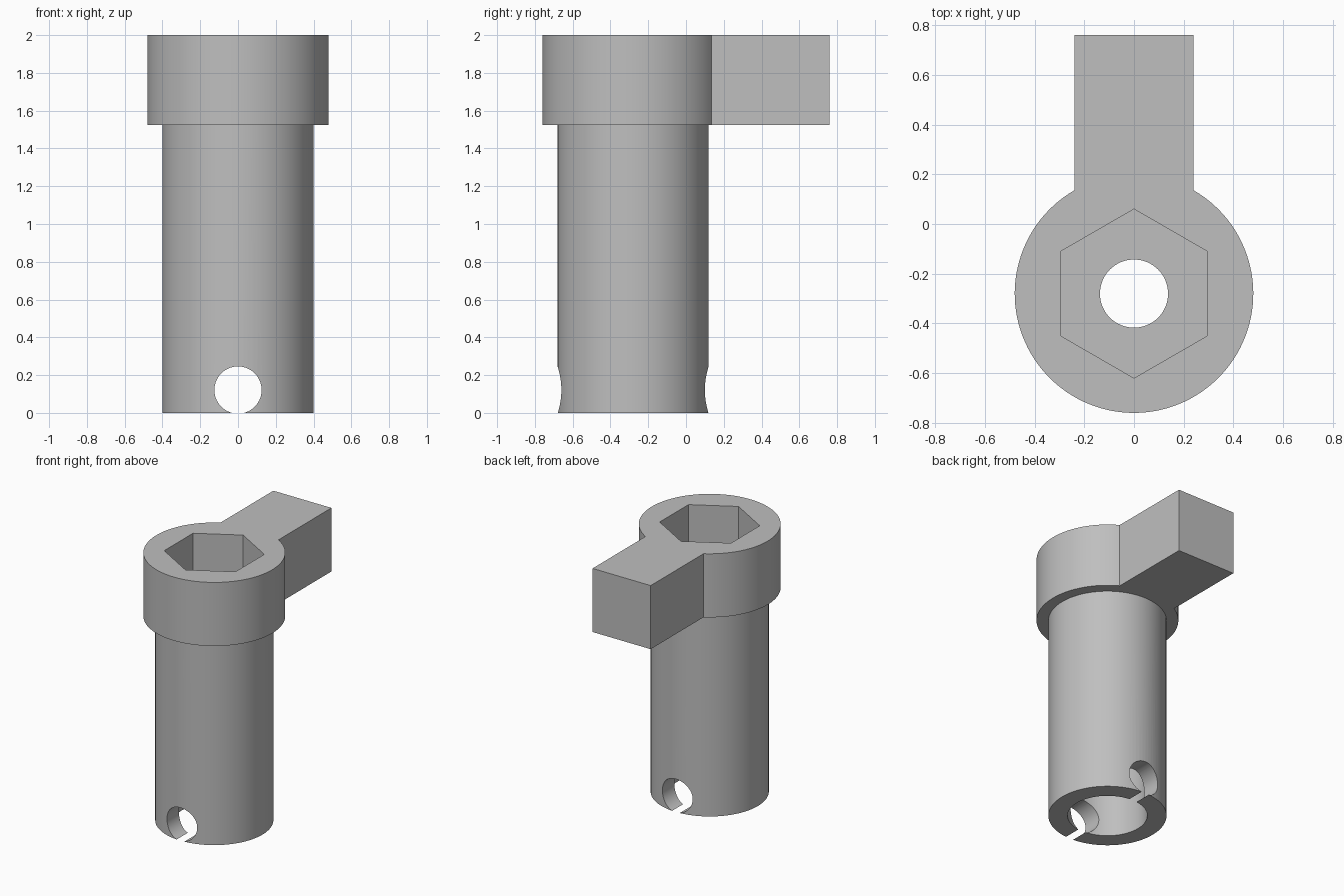
import bpy
import bmesh
from math import sin, cos, pi, asin, radians
from mathutils import Matrix

cube = bpy.data.objects.get("Cube")
if cube:
    bpy.data.objects.remove(cube, do_unlink=True)

AXIS_Y = -0.28      # centre of the tube
TOP = 2.0
HEAD_BASE = 1.525
HEAD_R = 0.48
ARM_HALF = 0.24
ARM_END = 0.76

metal = bpy.data.materials.new("plain_grey")
metal.use_nodes = True
grey = (0.52, 0.52, 0.52, 1)
metal.diffuse_color = grey
metal.node_tree.nodes["Principled BSDF"].inputs["Base Color"].default_value = grey


def circle(radius, sides, start=0.0, sweep=2 * pi, closed=True):
    steps = sides if closed else sides - 1
    return [(radius * cos(start + sweep * i / steps),
             radius * sin(start + sweep * i / steps)) for i in range(sides)]


def prism(name, outline, low, high, matrix=None):
    """Extrude a flat outline from low to high, around the tube axis."""
    bm = bmesh.new()
    base = bm.faces.new([bm.verts.new((x, y, low)) for x, y in outline])
    grown = bmesh.ops.extrude_face_region(bm, geom=[base])["geom"]
    moved = [g for g in grown if isinstance(g, bmesh.types.BMVert)]
    bmesh.ops.translate(bm, verts=moved, vec=(0, 0, high - low))
    bmesh.ops.recalc_face_normals(bm, faces=bm.faces)
    bm.transform(Matrix.Translation((0, AXIS_Y, 0)) @ (matrix or Matrix()))
    mesh = bpy.data.meshes.new(name)
    bm.to_mesh(mesh)
    bm.free()
    obj = bpy.data.objects.new(name, mesh)
    bpy.context.collection.objects.link(obj)
    mesh.materials.append(metal)
    return obj


def combine(target, other, operation):
    """Apply a boolean and discard the helper."""
    bpy.context.view_layer.objects.active = target
    mod = target.modifiers.new(operation.lower(), 'BOOLEAN')
    mod.operation = operation
    mod.solver = 'EXACT'
    mod.object = other
    bpy.ops.object.modifier_apply(modifier=mod.name)
    bpy.data.objects.remove(other, do_unlink=True)


# Round head with the side arm, drawn as one keyhole outline
half_gap = asin(ARM_HALF / HEAD_R)
keyhole = circle(HEAD_R, 97, pi / 2 + half_gap, 2 * (pi - half_gap), closed=False)
arm_reach = ARM_END - AXIS_Y
keyhole += [(ARM_HALF, arm_reach), (-ARM_HALF, arm_reach)]
key = prism("socket_key", keyhole, HEAD_BASE, TOP)

# Tube below the head
combine(key, prism("tube", circle(0.4, 96), 0, 1.7), 'UNION')

# Hexagonal socket, narrow passage and wide lower bore
combine(key, prism("hex_cutter", circle(0.34, 6, pi / 2), 1.4, 2.1), 'DIFFERENCE')
combine(key, prism("passage_cutter", circle(0.137, 64), 0.5, 1.5), 'DIFFERENCE')
combine(key, prism("bore_cutter", circle(0.27, 96), -0.1, 0.6), 'DIFFERENCE')

# Pin hole from front to back, just breaking through the lower rim
across = Matrix.Translation((0, 0, 0.121)) @ Matrix.Rotation(pi / 2, 4, 'X')
combine(key, prism("pin_cutter", circle(0.125, 64, pi / 64), -0.6, 0.6, across), 'DIFFERENCE')

# Smooth round walls, crisp edges
bpy.ops.object.select_all(action='DESELECT')
key.select_set(True)
bpy.context.view_layer.objects.active = key
bpy.ops.object.shade_smooth_by_angle(angle=radians(30))
